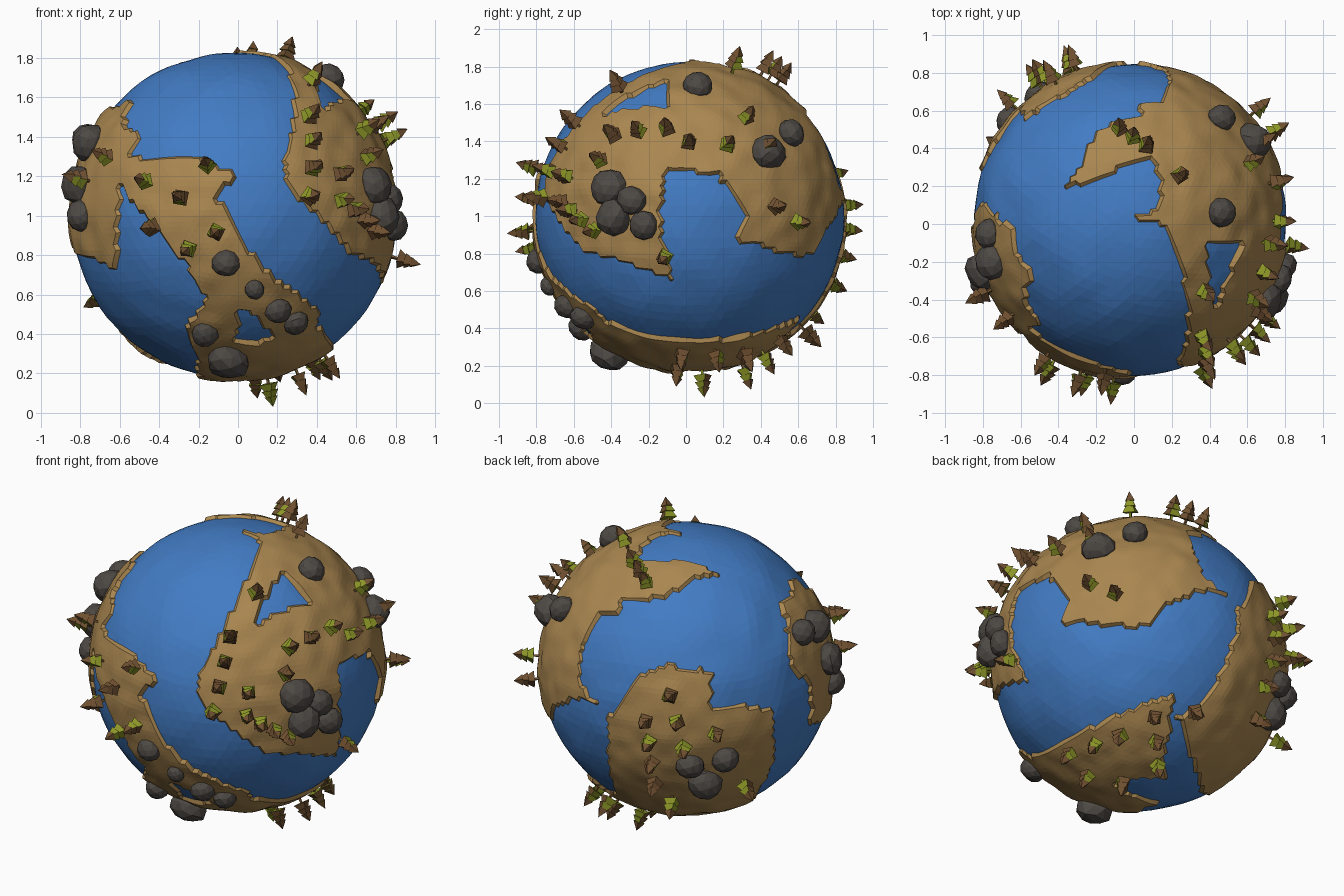
import bpy, bmesh, math, random
from mathutils import Vector, Matrix, noise

if "Cube" in bpy.data.objects:
    bpy.data.objects.remove(bpy.data.objects["Cube"])

random.seed(4)
C = Vector((-0.02, 0.02, 1.0))   # planet centre
R = 0.825                        # sea level

# Flat maps of the globe: azimuth, elevation, disc centre and disc radius
VIEWS = {
    "front": (0, 0, 234, 216, 163), "right": (90, 0, 690, 217, 155),
    "top": (0, 90, 1130, 220, 157), "front_right": (39, 22, 237, 667, 149),
    "back_left": (220, 22, 690, 667, 149), "below": (140, -28, 1140, 667, 149),
}


def axes(view):
    a, e = (math.radians(d) for d in VIEWS[view][:2])
    right = Vector((math.cos(a), math.sin(a), 0))
    ahead = Vector((-math.sin(a), math.cos(a), 0))
    up = ahead * math.sin(e) + Vector((0, 0, math.cos(e)))
    return right, up, right.cross(up)


AXES = {v: axes(v) for v in VIEWS}


def direction(view, px, py, lift):
    """Map position -> unit direction from the planet centre."""
    _, _, cx, cy, s = VIEWS[view]
    u, v = (px - cx) / (s * lift), (cy - py) / (s * lift)
    k = max(1.0, math.hypot(u, v))
    u, v = u / k, v / k
    r, up, t = AXES[view]
    return (r * u + up * v + t * math.sqrt(max(0, 1 - u * u - v * v))).normalized()


# Coarse outlines of the land masses, each on the map that faces it best
LAND = [
    ("front", [(60, 200), (90, 120), (133, 102), (120, 155), (200, 158), (239, 175), (216, 193), (256, 262),
               (318, 308), (320, 400), (205, 400), (184, 324), (205, 300), (187, 266), (122, 190), (118, 272),
               (60, 245)]),
    ("front_right", [(262, 535), (235, 585), (184, 680), (195, 708), (250, 752), (335, 763), (334, 660),
                     (370, 600), (305, 525)]),
    ("right", [(650, 170), (718, 175), (746, 215), (737, 243), (810, 258), (845, 200), (800, 105), (690, 60),
               (630, 110)]),
    ("top", [(1165, 50), (1165, 108), (1100, 125), (1062, 192), (1155, 155), (1177, 265), (1250, 180),
             (1250, 50)]),
    ("back_left", [(598, 710), (630, 665), (660, 653), (705, 668), (700, 700), (767, 703), (770, 760),
                   (735, 840), (620, 840), (600, 750)]),
    ("back_left", [(782, 595), (840, 590), (870, 660), (845, 720), (785, 665)]),
    ("below", [(990, 780), (1110, 725), (1178, 700), (1165, 785), (1090, 790), (1090, 840), (1010, 840)]),
]
LAKES = [("top", [(1206, 245), (1242, 240), (1215, 305)]), ("front", [(237, 340), (243, 307), (275, 338)])]


def within(d, view, poly):
    r, up, t = AXES[view]
    if d.dot(t) < 0.04:
        return False
    _, _, cx, cy, s = VIEWS[view]
    x, y = cx + s * d.dot(r), cy - s * d.dot(up)
    hit = False
    for (x1, y1), (x2, y2) in zip(poly, poly[1:] + poly[:1]):
        if (y1 > y) != (y2 > y) and x < x1 + (y - y1) * (x2 - x1) / (y2 - y1):
            hit = not hit
    return hit


def is_land(d):
    d = (d + noise.noise_vector(d * 9) * 0.03).normalized()   # ragged coasts
    return any(within(d, *p) for p in LAND) and not any(within(d, *p) for p in LAKES)


def material(name, rgb):
    m = bpy.data.materials.new(name)
    m.diffuse_color = (*rgb, 1)
    m.use_nodes = True
    m.node_tree.nodes["Principled BSDF"].inputs["Base Color"].default_value = m.diffuse_color
    return m


def finish(bm, name, *mats):
    me = bpy.data.meshes.new(name)
    bm.to_mesh(me)
    bm.free()
    for m in mats:
        me.materials.append(m)
    bpy.context.collection.objects.link(bpy.data.objects.new(name, me))


# Ocean: faceted, gently bumpy ball
bm = bmesh.new()
bmesh.ops.create_icosphere(bm, subdivisions=5, radius=1)
for v in bm.verts:
    v.co = C + v.co * (R + 0.008 * noise.noise(v.co * 5))
finish(bm, "ocean", material("water", (0.055, 0.2, 0.55)))

# Land: raised crust kept only inside the coastlines
bm = bmesh.new()
bmesh.ops.create_icosphere(bm, subdivisions=6, radius=1)
land = set()
for v in bm.verts:
    d = v.co.normalized()
    if is_land(d):
        land.add(v)
        v.co = C + d * (R + 0.018 + 0.012 * noise.noise(d * 7))
    else:
        v.co = C + d * (R - 0.018)
bmesh.ops.delete(bm, geom=[f for f in bm.faces if not any(v in land for v in f.verts)], context="FACES")
finish(bm, "land", material("soil", (0.40, 0.24, 0.08)))

# Trees: rows from one map position to another, with a count
ROWS = [
    ("front", 206, 163, 141, 180, 2), ("front", 178, 197, 148, 228, 2), ("front", 215, 233, 186, 251, 2),
    ("front", 101, 155, 76, 178, 2), ("front_right", 220, 630, 200, 710, 4),
    ("front_right", 236, 715, 280, 740, 4), ("front_right", 284, 643, 330, 625, 3),
    ("front_right", 250, 585, 344, 750, 2), ("front_right", 238, 690, 279, 671, 2),
    ("right", 689, 140, 770, 145, 3), ("right", 780, 207, 803, 223, 2), ("top", 1119, 124, 1147, 142, 3),
    ("top", 1182, 173, 1256, 160, 2), ("back_left", 632, 715, 643, 783, 4),
    ("back_left", 658, 688, 672, 745, 3), ("back_left", 706, 731, 740, 790, 2),
    ("back_left", 600, 803, 662, 805, 2), ("below", 1066, 765, 1120, 747, 3),
    ("below", 1157, 728, 1160, 778, 3), ("below", 1085, 788, 1123, 795, 2),
]


def add_tree(bm, d):
    """Trunk and three twisted four-sided tiers, pointing away from the planet."""
    base = (Matrix.Translation(C + d * (R + 0.01)) @ d.to_track_quat("Z", "Y").to_matrix().to_4x4()
            @ Matrix.Rotation(random.uniform(0, 6.28), 4, "Z") @ Matrix.Scale(random.uniform(0.92, 1.03), 4))
    tiers = [(0.01, 0.008, 0.07, 0.02), (0.053, 0.016, 0.06, 0.068),
             (0.045, 0.012, 0.055, 0.102), (0.035, 0.0, 0.055, 0.135)]
    for i, (r1, r2, h, z) in enumerate(tiers):
        n = len(bm.faces)
        bmesh.ops.create_cone(bm, cap_ends=True, segments=4, radius1=r1, radius2=r2, depth=h,
                              matrix=base @ Matrix.Translation((0, 0, z)) @ Matrix.Rotation(0.2 * i, 4, "Z"))
        bm.faces.ensure_lookup_table()
        for f in bm.faces[n:]:
            f.material_index = int(i > 0)


bm = bmesh.new()
for view, x1, y1, x2, y2, n in ROWS:
    for i in range(n):
        k = i / (n - 1)
        add_tree(bm, direction(view, x1 + (x2 - x1) * k, y1 + (y2 - y1) * k, 1.11))
finish(bm, "trees", material("bark", (0.16, 0.08, 0.03)), material("needles", (0.26, 0.30, 0.02)))

# Rocks: faceted lumps grouped by map and radius
ROCKS = [
    ("right", 0.10, [(608, 188), (613, 218), (769, 152)]),
    ("right", 0.08, [(631, 201), (643, 226), (698, 85), (793, 133)]),
    ("front", 0.07, [(226, 264), (279, 312), (297, 325), (204, 336)]),
    ("front", 0.05, [(255, 291)]), ("front", 0.11, [(228, 362)]),
    ("back_left", 0.10, [(818, 625), (832, 660), (697, 783)]),
    ("back_left", 0.08, [(838, 685), (680, 762), (717, 757), (803, 630)]),
]
bm = bmesh.new()
for view, r, spots in ROCKS:
    for px, py in spots:
        d = direction(view, px, py, 1.04)
        m = Matrix.Translation(C + d * (R + 0.025)) @ d.to_track_quat("Z", "Y").to_matrix().to_4x4()
        for v in bmesh.ops.create_icosphere(bm, subdivisions=2, radius=r)["verts"]:
            k = 1 + 0.18 * noise.noise(v.co * 9 + d * 20)
            v.co = m @ Vector((v.co.x * k, v.co.y * k, v.co.z * k * 0.85))
finish(bm, "rocks", material("stone", (0.075, 0.066, 0.058)))
